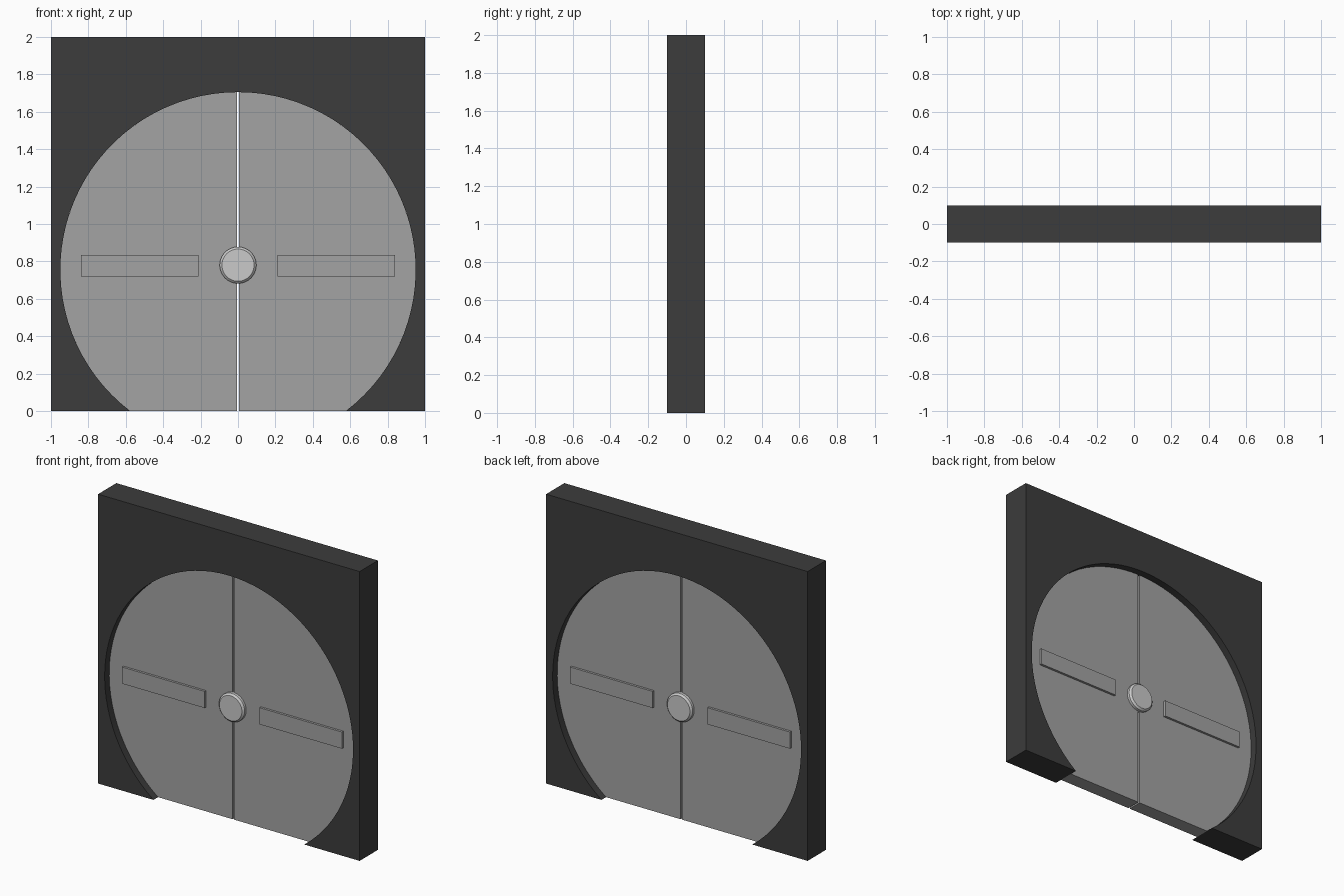
import bpy, bmesh, math

cube = bpy.data.objects.get("Cube")
if cube:
    bpy.data.objects.remove(cube, do_unlink=True)

RADIUS, CENTRE_Z, GAP = 0.95, 0.755, 0.006


def material(name, value):
    m = bpy.data.materials.new(name)
    m.use_nodes = True
    colour = (value, value, value, 1)
    m.diffuse_color = colour
    m.node_tree.nodes["Principled BSDF"].inputs["Base Color"].default_value = colour
    return m


charcoal = material("charcoal", 0.045)
grey = material("mid grey", 0.37)
pale = material("pale grey", 0.59)


def slab(name, outline, half_depth, mat, bevel=0):
    """Extrude an (x, z) outline evenly to both sides of y = 0."""
    bm = bmesh.new()
    face = bm.faces.new([bm.verts.new((x, -half_depth, z)) for x, z in outline])
    out = bmesh.ops.extrude_face_region(bm, geom=[face], use_keep_orig=True)
    moved = [v for v in out["geom"] if isinstance(v, bmesh.types.BMVert)]
    bmesh.ops.translate(bm, verts=moved, vec=(0, 2 * half_depth, 0))
    bmesh.ops.recalc_face_normals(bm, faces=bm.faces)
    mesh = bpy.data.meshes.new(name)
    bm.to_mesh(mesh)
    bm.free()
    mesh.materials.append(mat)
    obj = bpy.data.objects.new(name, mesh)
    bpy.context.collection.objects.link(obj)
    bpy.ops.object.select_all(action="DESELECT")
    obj.select_set(True)
    bpy.context.view_layer.objects.active = obj
    bpy.ops.object.shade_smooth_by_angle(angle=math.radians(25))
    if bevel:
        mod = obj.modifiers.new("Rounded rim", "BEVEL")
        mod.width, mod.segments = bevel, 1
        mod.limit_method, mod.angle_limit = "ANGLE", math.radians(40)
    return obj


def arc(start, end, steps, radius=RADIUS, z=CENTRE_Z):
    angles = [start + (end - start) * i / steps for i in range(steps + 1)]
    return [(radius * math.cos(a), z + radius * math.sin(a)) for a in angles]


# Square frame with a round opening cut off by the floor
floor_angle = -math.asin(CENTRE_Z / RADIUS)
opening = arc(floor_angle, math.pi - floor_angle, 72)
slab("frame", opening + [(-1, 0), (-1, 2), (1, 2), (1, 0)], 0.1, charcoal)

# Two door leaves with a narrow gap, each with a raised bar on both faces
top_angle = math.acos(GAP / RADIUS)
leaf = arc(floor_angle, top_angle, 36) + [(GAP, 0)]
bar = [(0.21, 0.72), (0.84, 0.72), (0.84, 0.835), (0.21, 0.835)]
for side, sign in (("left", 1), ("right", -1)):
    slab(side + "_door", [(sign * x, z) for x, z in leaf], 0.05, grey)
    slab(side + "_door_bar", [(sign * x, z) for x, z in bar], 0.066, grey)

# Central round lock, passing through to both faces
disc = arc(0, 2 * math.pi, 48, 0.098, 0.78)[:-1]
slab("centre_lock", disc, 0.08, pale, bevel=0.012)
